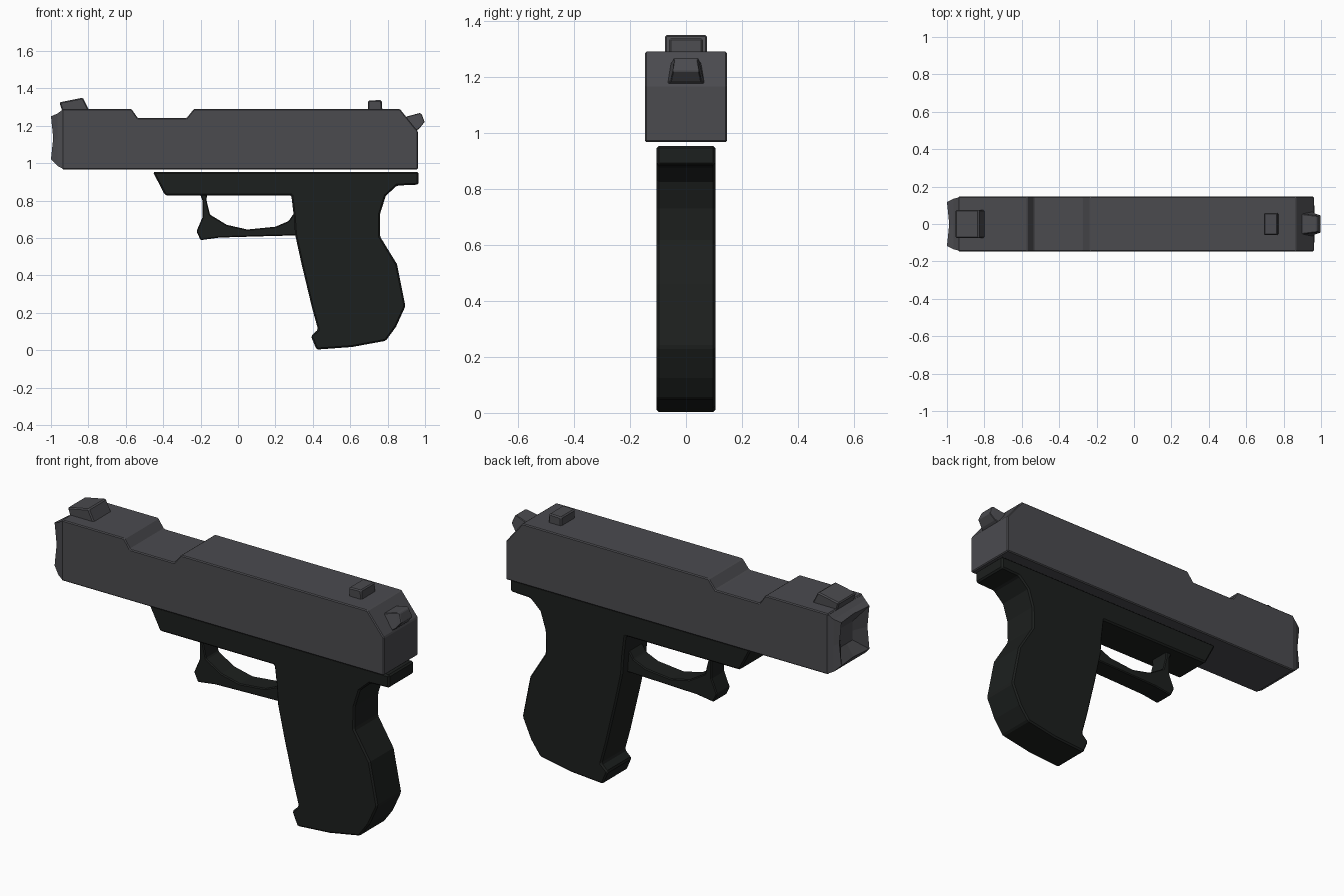
import bpy, bmesh

if "Cube" in bpy.data.objects:
    bpy.data.objects.remove(bpy.data.objects["Cube"])


def material(name, rgb):
    m = bpy.data.materials.new(name)
    m.diffuse_color = (*rgb, 1)
    m.use_nodes = True
    m.node_tree.nodes["Principled BSDF"].inputs["Base Color"].default_value = m.diffuse_color
    return m


METAL = material("dark_grey", (0.07, 0.07, 0.078))
BLACK = material("black", (0.012, 0.014, 0.013))


def finish(name, bm, mat, bevel):
    bmesh.ops.recalc_face_normals(bm, faces=bm.faces)
    me = bpy.data.meshes.new(name)
    bm.to_mesh(me)
    bm.free()
    me.materials.append(mat)
    ob = bpy.data.objects.new(name, me)
    bpy.context.collection.objects.link(ob)
    if bevel:
        b = ob.modifiers.new("Bevel", 'BEVEL')
        b.width = bevel
        b.segments = 1
        b.limit_method = 'ANGLE'
    return ob


def prism(name, profile, half, mat, bevel=0.006):
    """Extrude an x-z profile symmetrically in y."""
    bm = bmesh.new()
    face = bm.faces.new([bm.verts.new((x, -half, z)) for x, z in profile])
    ext = bmesh.ops.extrude_face_region(bm, geom=[face])
    new = [v for v in ext["geom"] if isinstance(v, bmesh.types.BMVert)]
    bmesh.ops.translate(bm, verts=new, vec=(0, 2 * half, 0))
    return finish(name, bm, mat, bevel)


def loft(name, rings, mat, bevel=0.0):
    """Skin a series of equal-length point rings and cap both ends."""
    bm = bmesh.new()
    loops = [[bm.verts.new(p) for p in r] for r in rings]
    for a, b in zip(loops, loops[1:]):
        for i in range(len(a)):
            j = (i + 1) % len(a)
            bm.faces.new((a[i], a[j], b[j], b[i]))
    bm.faces.new(loops[0])
    bm.faces.new(loops[-1])
    return finish(name, bm, mat, bevel)


# slide with ejection cut and sloped rear
prism("slide", [(-0.94, 0.967), (0.962, 0.967), (0.962, 1.17), (0.865, 1.29),
                (-0.235, 1.29), (-0.275, 1.24), (-0.535, 1.24), (-0.57, 1.29),
                (-0.94, 1.29)], 0.146, METAL, 0.005)


# faceted muzzle cap with a recessed centre
def muzzle_ring(x, half, z0, z1, mid_dx=0.0):
    zc = (z0 + z1) / 2
    return [(x, -half, z0), (x + mid_dx, 0, z0), (x, half, z0), (x + mid_dx, half, zc),
            (x, half, z1), (x + mid_dx, 0, z1), (x, -half, z1), (x + mid_dx, -half, zc)]


loft("muzzle_cap", [muzzle_ring(-0.935, 0.143, 0.97, 1.288),
                    muzzle_ring(-0.965, 0.135, 0.985, 1.265),
                    muzzle_ring(-1.0, 0.118, 1.02, 1.25, 0.012),
                    muzzle_ring(-0.948, 0.05, 1.08, 1.18)], METAL)

# sights
prism("front_sight", [(-0.94, 1.28), (-0.955, 1.325), (-0.83, 1.35), (-0.795, 1.28)],
      0.075, METAL)
prism("rear_sight", [(0.695, 1.28), (0.695, 1.335), (0.768, 1.337), (0.772, 1.28)],
      0.06, METAL)


# hammer, tapering toward its tip
def hammer_ring(half, top, bottom):
    return [(bottom[0], -half, bottom[1]), (bottom[0], half, bottom[1]),
            (top[0], half * 0.8, top[1]), (top[0], -half * 0.8, top[1])]


loft("hammer", [hammer_ring(0.07, (0.88, 1.24), (0.93, 1.17)),
                hammer_ring(0.066, (0.905, 1.25), (0.955, 1.175)),
                hammer_ring(0.055, (0.972, 1.268), (0.97, 1.185)),
                hammer_ring(0.047, (0.982, 1.262), (0.998, 1.22))], METAL, 0.003)

# frame and grip in one profile
prism("frame_grip", [(-0.455, 0.953), (0.965, 0.953), (0.965, 0.885), (0.85, 0.88),
                     (0.79, 0.825), (0.76, 0.73), (0.758, 0.61), (0.85, 0.46),
                     (0.895, 0.235), (0.845, 0.125), (0.79, 0.05), (0.61, 0.017),
                     (0.42, 0.003), (0.39, 0.075), (0.428, 0.11), (0.395, 0.23),
                     (0.34, 0.46), (0.305, 0.62), (0.298, 0.72), (0.285, 0.828),
                     (-0.39, 0.828)], 0.105, BLACK, 0.008)

# thin trigger guard
prism("trigger_guard", [(-0.21, 0.85), (-0.19, 0.80), (-0.19, 0.71), (-0.222, 0.635),
                        (-0.2, 0.588), (-0.1, 0.602), (0.1, 0.608), (0.36, 0.615),
                        (0.36, 0.74), (0.298, 0.73), (0.27, 0.69), (0.2, 0.66),
                        (0.05, 0.645), (-0.06, 0.67), (-0.15, 0.725),
                        (-0.168, 0.80), (-0.165, 0.85)], 0.056, BLACK, 0.005)
